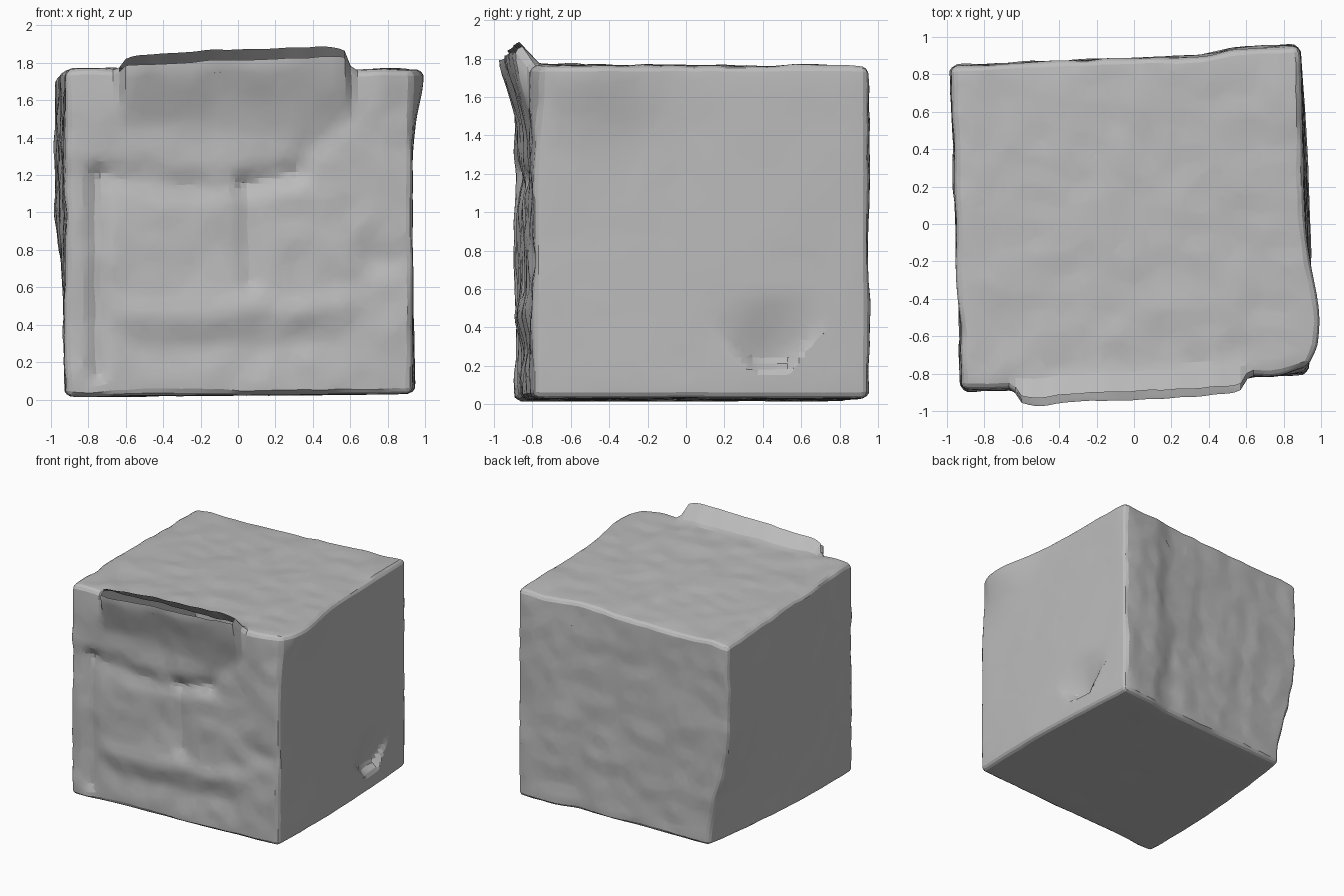
import bpy, bmesh, math
from mathutils import Vector, noise

cube = bpy.data.objects.get("Cube")
if cube:
    bpy.data.objects.remove(cube, do_unlink=True)

grey = bpy.data.materials.new("stone grey")
grey.use_nodes = True
colour = (0.5, 0.5, 0.5, 1)
grey.diffuse_color = colour
grey.node_tree.nodes["Principled BSDF"].inputs["Base Color"].default_value = colour

CUTS = 56
CELL = 2 / (CUTS + 1)
ROUND = 0.05
SLOT = (-0.67, 0.63)          # extent of the open slot along the top front edge

# Plan corners of the slightly turned block
FL, FR, BL, BR = [Vector(c) for c in
                  ((-0.925, -0.895), (0.935, -0.8), (-0.98, 0.845), (0.89, 0.92))]

# Strokes pressed into the front face: start, end, depth (negative bulges), width
STROKES = [
    ((-0.75, 0.15), (-0.75, 1.2), 0.03, 0.05),
    ((-0.7, 1.2), (-0.1, 1.12), 0.025, 0.08),
    ((0.04, 1.14), (0.06, 0.65), 0.025, 0.06),
    ((0.04, 1.16), (0.3, 1.2), 0.03, 0.06),
    ((0.3, 1.25), (0.6, 1.5), 0.02, 0.08),
    ((-0.5, 0.46), (0.55, 0.48), -0.02, 0.09),
    ((-0.5, 0.28), (0.5, 0.3), 0.015, 0.08),
    ((0.7, 0.75), (0.85, 0.75), 0.02, 0.08),
]


def smooth(a, b, v):
    t = min(max((v - a) / (b - a), 0), 1)
    return t * t * (3 - 2 * t)


def stroke(x, z):
    total = 0
    for a, b, depth, width in STROKES:
        a, b, p = Vector(a), Vector(b), Vector((x, z))
        t = min(max((p - a).dot(b - a) / (b - a).length_squared, 0), 1)
        total += depth * math.exp(-((p - a.lerp(b, t)).length / width) ** 2)
    return total


def rounded(p):
    lim = 1 - ROUND
    q = Vector([min(max(c, -lim), lim) for c in p])
    d = p - q
    return q + d.normalized() * ROUND if d.length > 0 else p


def place(p):
    r = rounded(p)
    u, v, h = [(c + 1) / 2 for c in r]
    plan = FL.lerp(FR, u).lerp(BL.lerp(BR, u), v)
    # Underside sinks a little to the left, top drops at the back left corner
    pos = Vector((plan.x, plan.y, 0.03 + 1.735 * h))
    pos.z -= 0.015 * (1 - u) * (1 - h) + 0.045 * (1 - u) * v * v * h
    # Hand-worked surface, calmer on the right side and underneath
    calm = 0.3 if (p.x > 0.99 or p.z < -0.99) else 1.0
    pos += noise.noise_vector(pos * 2.6) * 0.012 * calm
    pos += noise.noise_vector(pos * 7) * 0.011 * calm
    # Ear behind the front right corner, bowed lower right side
    right = smooth(0.75, 1, p.x)
    pos.x += 0.065 * right * smooth(0.3, 1, p.z) ** 2 * math.exp(-((pos.y + 0.5) / 0.3) ** 2)
    pos.x += 0.03 * right * (1 - h) * math.sin(math.pi * v)
    # Step near the right end of the back
    pos.y += 0.035 * smooth(0.4, 0.65, p.x) * smooth(0.7, 1, p.y)
    # Front right corner is worn round at the top
    worn = smooth(0.8, 1, p.x) * smooth(-0.8, -1, p.y) * smooth(0.3, 1, p.z)
    pos += Vector((-0.02, 0.04, 0)) * worn
    # Back left edge leans in towards the ground
    pos.x += 0.18 * smooth(0.6, 0, h) * v * v * (1 - u)
    if p.y < -0.99:
        pos.y += stroke(pos.x, pos.z)
    # Shallow dent on the right side with a crisp lower rim
    if p.x > 0.99:
        rim = 0.17 + max(0, 0.85 * (0.36 - pos.y), 1.2 * (pos.y - 0.53))
        ledge = min(max((pos.z - rim) / 0.05, 0), 1)
        pos.x -= 0.07 * ledge * smooth(0.65, 0.2, pos.z) * smooth(0.34, 0, abs(pos.y - 0.44))
    # Two lips pulled out along the slot
    mid, half = sum(SLOT) / 2, (SLOT[1] - SLOT[0]) / 2
    s = abs(p.x - mid) / half
    along = smooth(1.06, 0.97, s)
    gape = math.sqrt(max(0, 1 - s ** 8))
    rise = 0.04 * (p.x - mid)
    if p.y < -0.99:
        w = along * smooth(0.5, 1 - CELL, p.z) ** 2
        pos.y -= w * (0.06 + 0.035 * gape)
        pos.z += w * (0.08 + rise)
    elif p.z > 0.99:
        w = along * smooth(-1 + 2.2 * CELL, -1 + CELL, p.y)
        pos.y -= w * (0.06 + 0.02 * gape)
        pos.z += w * (0.06 + 0.045 * gape + rise)
    return pos


# Block shell
bm = bmesh.new()
bmesh.ops.create_cube(bm, size=2)
bmesh.ops.subdivide_edges(bm, edges=bm.edges[:], cuts=CUTS, use_grid_fill=True)
slot = [f for f in bm.faces
        if (c := f.calc_center_median()).y < -1 + CELL and c.z > 1 - CELL
        and SLOT[0] < c.x < SLOT[1]]
bmesh.ops.delete(bm, geom=slot, context='FACES')
for vert in bm.verts:
    vert.co = place(vert.co.copy())
mesh = bpy.data.meshes.new("rough_block")
bm.to_mesh(mesh)
bm.free()
mesh.materials.append(grey)
block = bpy.data.objects.new("rough_block", mesh)
bpy.context.collection.objects.link(block)

# Irregular facets
facets = block.modifiers.new("facets", 'DECIMATE')
facets.ratio = 0.3
bpy.context.view_layer.objects.active = block
block.select_set(True)
bpy.ops.object.modifier_apply(modifier="facets")
bpy.ops.object.shade_smooth_by_angle(angle=math.radians(14))
